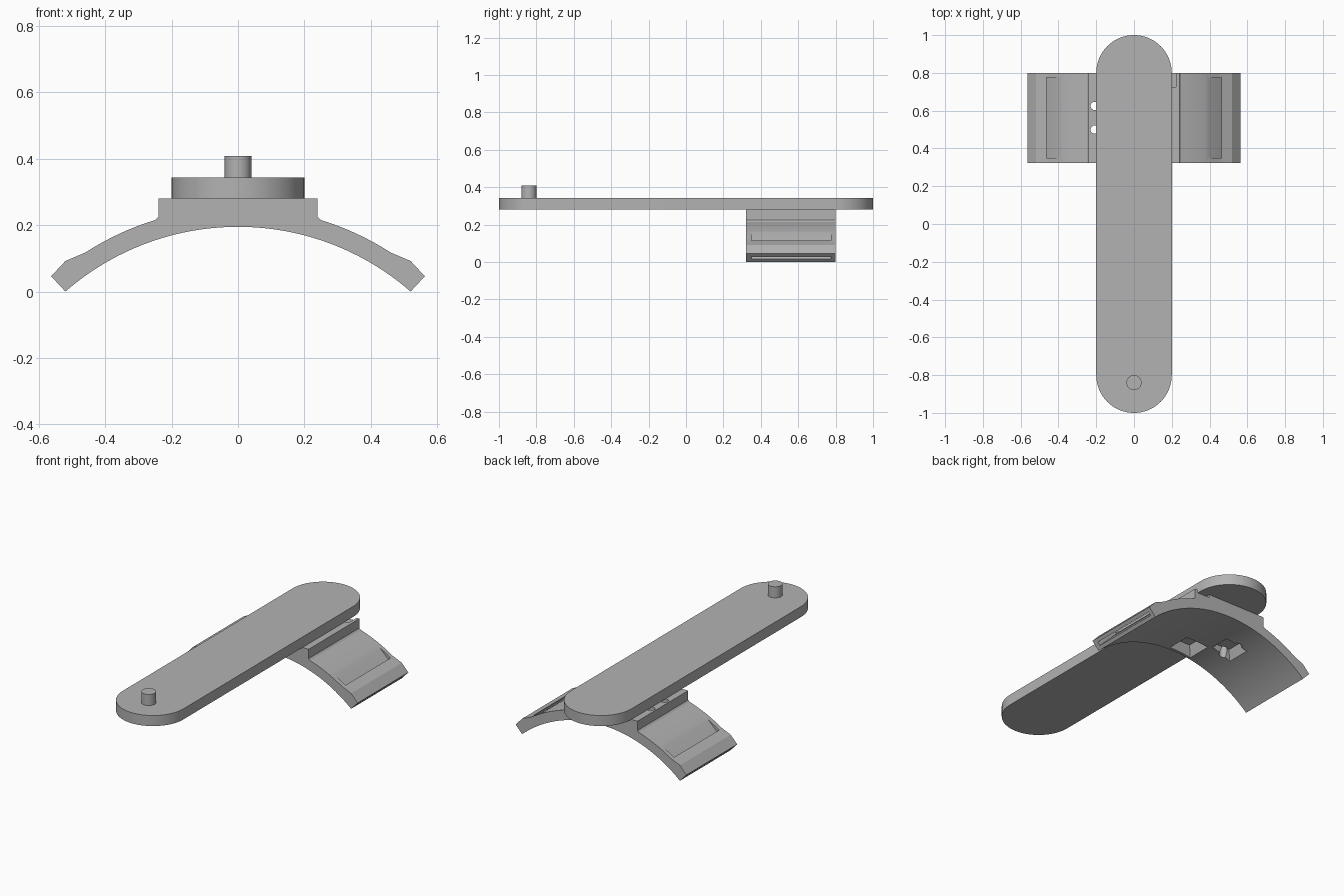
import bpy, bmesh, math
from mathutils import Matrix

if "Cube" in bpy.data.objects:
    bpy.data.objects.remove(bpy.data.objects["Cube"])

grey = bpy.data.materials.new("plain grey")
grey.diffuse_color = (0.45, 0.45, 0.45, 1)
grey.use_nodes = True
grey.node_tree.nodes["Principled BSDF"].inputs["Base Color"].default_value = grey.diffuse_color


def finish(name, bm):
    bmesh.ops.recalc_face_normals(bm, faces=bm.faces)
    me = bpy.data.meshes.new(name)
    bm.to_mesh(me)
    bm.free()
    ob = bpy.data.objects.new(name, me)
    me.materials.append(grey)
    bpy.context.collection.objects.link(ob)
    return ob


def prism(name, pts, vec):
    """Extrude a closed outline along vec."""
    bm = bmesh.new()
    f = bm.faces.new([bm.verts.new(p) for p in pts])
    r = bmesh.ops.extrude_face_region(bm, geom=[f])
    bmesh.ops.translate(bm, vec=vec, verts=[v for v in r["geom"] if isinstance(v, bmesh.types.BMVert)])
    return finish(name, bm)


def cone(name, loc, r1, r2, depth, sides, turn=0):
    bm = bmesh.new()
    bmesh.ops.create_cone(bm, cap_ends=True, segments=sides, radius1=r1, radius2=r2, depth=depth,
                          matrix=Matrix.Translation(loc) @ Matrix.Rotation(turn, 4, 'Z'))
    return finish(name, bm)


def cut(target, cutter):
    m = target.modifiers.new("cut", 'BOOLEAN')
    m.operation, m.solver, m.object = 'DIFFERENCE', 'EXACT', cutter
    bpy.context.view_layer.objects.active = target
    bpy.ops.object.modifier_apply(modifier=m.name)
    bpy.data.objects.remove(cutter)


def smooth(ob):
    bpy.ops.object.select_all(action='DESELECT')
    ob.select_set(True)
    bpy.context.view_layer.objects.active = ob
    bpy.ops.object.shade_smooth_by_angle(angle=math.radians(20))


# long flat arm with round ends
outline = []
for end in (1, -1):
    for i in range(33):
        a = math.pi * i / 32
        outline.append((0.2 * math.cos(a) * end, 0.8 * end + 0.2 * math.sin(a) * end, 0.28))
arm = prism("arm", outline, (0, 0, 0.063))

# pin near the front end of the arm
pin = cone("pin", (0, -0.84, 0.37), 0.04, 0.04, 0.078, 40)

# curved saddle: right half of the profile, then mirrored
Y0, Y1, CZ = 0.322, 0.80, -0.596


def arc(x, r):
    return (x, math.sqrt(r * r - x * x) + CZ)


right = [(0.24, 0.28), (0.24, 0.225), (0.243, 0.221)]
right += [arc(0.25 + 0.21 * i / 10, 0.849) for i in range(11)]
right += [(0.52, 0.092), (0.563, 0.046)]
right += [arc(0.52 * (1 - i / 20), 0.791) for i in range(20)]
left = [(-x, z) for x, z in reversed(right)]
profile = right + [arc(0, 0.791)] + left
saddle = prism("saddle", [(x, Y0, z) for x, z in profile], (0, Y1 - Y0, 0))

# slanted strap channels, from each end face up through the top
for s in (1, -1):
    pts = [(0.578, -0.028), (0.593, -0.013), (0.325, 0.255), (0.310, 0.240)]
    cut(saddle, prism("strap_cutter", [(s * x, 0.35, z) for x, z in pts], (0, 0.425, 0)))

# tapered pockets in the underside
for x, y, top in ((-0.19, 0.5625, 0.205), (-0.04, 0.41, 0.245)):
    cut(saddle, cone("pocket_cutter", (x, y, top - 0.05), 0.13, 0.07, 0.1, 4, math.pi / 4))

# two upright holes beside the arm
for y in (0.5, 0.625):
    cut(saddle, cone("hole_cutter", (-0.208, y, 0.2), 0.022, 0.022, 0.3, 24))

# shallow notch at the back of the top block
notch = [(0.14, 0.725, 0.262), (0.222, 0.725, 0.262), (0.222, 0.83, 0.262), (0.14, 0.83, 0.262)]
cut(saddle, prism("notch_cutter", notch, (0, 0, 0.05)))

for ob in (arm, pin, saddle):
    smooth(ob)
